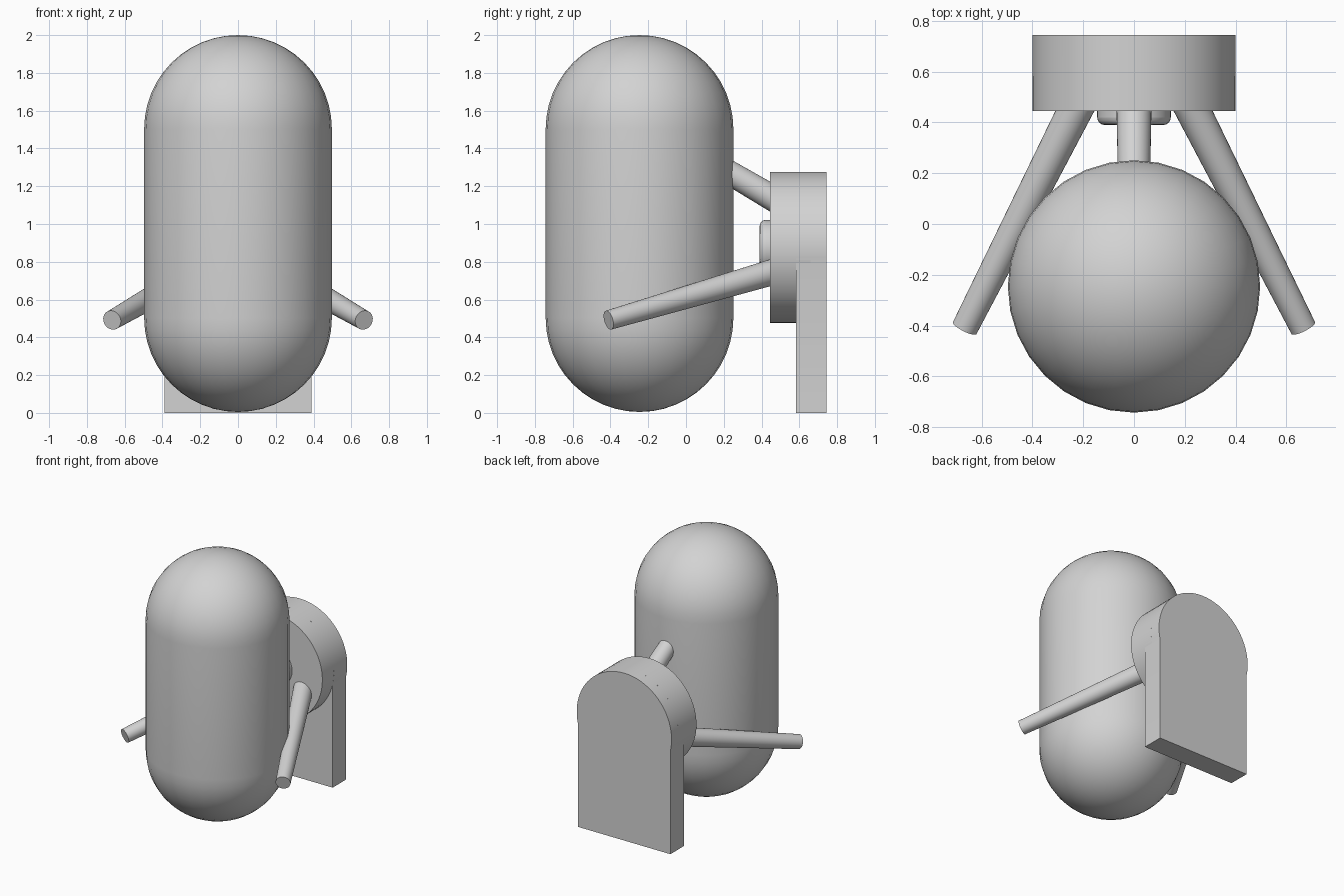
import bpy, bmesh, math
from mathutils import Vector

if "Cube" in bpy.data.objects:
    bpy.data.objects.remove(bpy.data.objects["Cube"])

grey = bpy.data.materials.new("light grey")
grey.diffuse_color = (0.65, 0.65, 0.65, 1)
grey.use_nodes = True
grey.node_tree.nodes["Principled BSDF"].inputs["Base Color"].default_value = grey.diffuse_color

HUB_Z = 0.876      # height of the mount's axis
FACE_Y = 0.445     # front face of the mount disc


def make(name, bm):
    bmesh.ops.recalc_face_normals(bm, faces=bm.faces)
    me = bpy.data.meshes.new(name)
    bm.to_mesh(me)
    bm.free()
    ob = bpy.data.objects.new(name, me)
    bpy.context.collection.objects.link(ob)
    me.materials.append(grey)
    bpy.ops.object.select_all(action='DESELECT')
    ob.select_set(True)
    bpy.context.view_layer.objects.active = ob
    bpy.ops.object.shade_smooth_by_angle(angle=math.radians(35))
    return ob


def rod(name, a, b, r1, r2, n=32):
    a, b = Vector(a), Vector(b)
    bm = bmesh.new()
    bmesh.ops.create_cone(bm, cap_ends=True, segments=n, radius1=r1, radius2=r2,
                          depth=(b - a).length)
    rot = (b - a).to_track_quat('Z', 'Y').to_matrix().to_4x4()
    rot.translation = (a + b) / 2
    bm.transform(rot)
    return make(name, bm)


# capsule body: a sphere split at the equator and stretched
bm = bmesh.new()
bmesh.ops.create_uvsphere(bm, u_segments=32, v_segments=24, radius=0.497)
equator = [e for e in bm.edges if all(abs(v.co.z) < 1e-4 for v in e.verts)]
bmesh.ops.split_edges(bm, edges=equator)
for f in bm.faces:
    f.tag = f.calc_center_median().z > 0
top = {v for f in bm.faces if f.tag for v in f.verts}
for v in bm.verts:
    v.co.z += 1.503 if v in top else 0.502
    v.co.y -= 0.246
bmesh.ops.bridge_loops(bm, edges=[e for e in bm.edges if e.is_boundary])
make("capsule_body", bm)

# arched back plate
bm = bmesh.new()
outline = [(0.39, 0), (-0.39, 0)]
for i in range(41):
    a = math.radians(193 - 206 * i / 40)
    outline.append((0.4 * math.cos(a), HUB_Z + 0.4 * math.sin(a)))
outline = [(max(-0.4, min(0.4, x)), z) for x, z in outline]
face = bm.faces.new([bm.verts.new((x, 0.583, z)) for x, z in outline])
ext = bmesh.ops.extrude_face_region(bm, geom=[face], use_keep_orig=True)
for g in ext["geom"]:
    if isinstance(g, bmesh.types.BMVert):
        g.co.y = 0.745
make("back_plate", bm)

# mount disc in front of the plate
rod("mount_disc", (0, 0.66, HUB_Z), (0, FACE_Y, HUB_Z), 0.4, 0.4, 64)

# rounded hub in the middle of the disc
hub = rod("hub", (0, 0.5, HUB_Z), (0, 0.39, HUB_Z), 0.145, 0.145, 48)
bev = hub.modifiers.new("round_edge", 'BEVEL')
bev.width = 0.03
bev.segments = 4
bev.limit_method = 'ANGLE'

# three tapered arms spreading forward from the disc
for name, deg in (("upper_arm", 90), ("right_arm", -30), ("left_arm", 210)):
    c, s = math.cos(math.radians(deg)), math.sin(math.radians(deg))
    start = (0.23 * c, 0.513, HUB_Z + 0.23 * s)
    end = (0.77 * c, -0.41, HUB_Z + 0.77 * s)
    rod(name, start, end, 0.07, 0.052)
